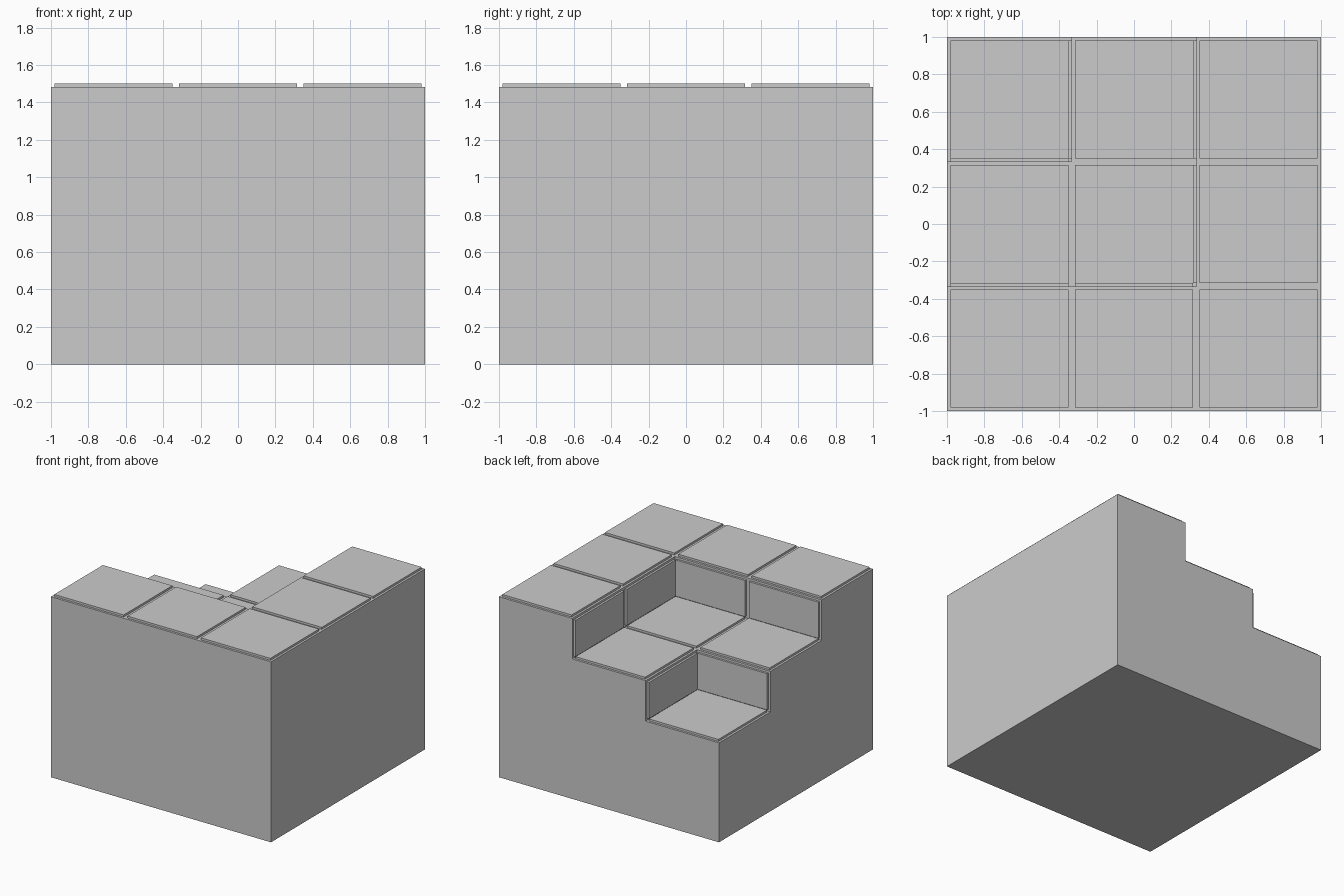
import bpy, bmesh
from mathutils import Vector

if "Cube" in bpy.data.objects:
    bpy.data.objects.remove(bpy.data.objects["Cube"])

G = [-1, -1/3, 1/3, 1]           # grid lines of the 3 x 3 cells
LEVELS = [1.483, 1.15, 0.817]    # step heights without the raised panels
INSET, RAISE = 0.025, 0.017

def level(i, j):
    # an L of high cells at front and right, then a lower L, then the back-left corner
    return LEVELS[min(2 - i, j)]

bm = bmesh.new()

def face(pts, normal):
    f = bm.faces.new([bm.verts.new(p) for p in pts])
    f.normal_update()
    if f.normal.dot(Vector(normal)) < 0:
        f.normal_flip()
    return f

panels = []

# treads
for i in range(3):
    for j in range(3):
        z = level(i, j)
        panels.append(face([(G[i], G[j], z), (G[i+1], G[j], z),
                            (G[i+1], G[j+1], z), (G[i], G[j+1], z)], (0, 0, 1)))

# risers between neighbouring cells of different height
for i in range(3):
    for j in range(3):
        z = level(i, j)
        if i < 2 and level(i+1, j) > z:
            x, t = G[i+1], level(i+1, j)
            panels.append(face([(x, G[j], z), (x, G[j+1], z),
                                (x, G[j+1], t), (x, G[j], t)], (-1, 0, 0)))
        if j > 0 and level(i, j-1) > z:
            y, t = G[j], level(i, j-1)
            panels.append(face([(G[i], y, z), (G[i+1], y, z),
                                (G[i+1], y, t), (G[i], y, t)], (0, 1, 0)))

# outer walls with stepped top outlines
def wall(place, heights, normal):
    pts = [(-1, 0), (1, 0)]
    for k in (2, 1, 0):
        for p in ((G[k+1], heights[k]), (G[k], heights[k])):
            if p != pts[-1]:
                pts.append(p)
    face([place(u, z) for u, z in pts], normal)

wall(lambda u, z: (u, -1, z), [level(i, 0) for i in range(3)], (0, -1, 0))
wall(lambda u, z: (u, 1, z), [level(i, 2) for i in range(3)], (0, 1, 0))
wall(lambda u, z: (-1, u, z), [level(0, j) for j in range(3)], (-1, 0, 0))
wall(lambda u, z: (1, u, z), [level(2, j) for j in range(3)], (1, 0, 0))

# underside
face([(-1, -1, 0), (1, -1, 0), (1, 1, 0), (-1, 1, 0)], (0, 0, -1))

bmesh.ops.remove_doubles(bm, verts=bm.verts[:], dist=1e-4)
bm.normal_update()

# raised panel on every tread and riser
bmesh.ops.inset_individual(bm, faces=panels, thickness=INSET, depth=0)
bm.normal_update()
bmesh.ops.inset_individual(bm, faces=panels, thickness=0, depth=RAISE)
bm.normal_update()

mesh = bpy.data.meshes.new("stepped_block")
bm.to_mesh(mesh)
bm.free()
block = bpy.data.objects.new("stepped_block", mesh)
bpy.context.collection.objects.link(block)
